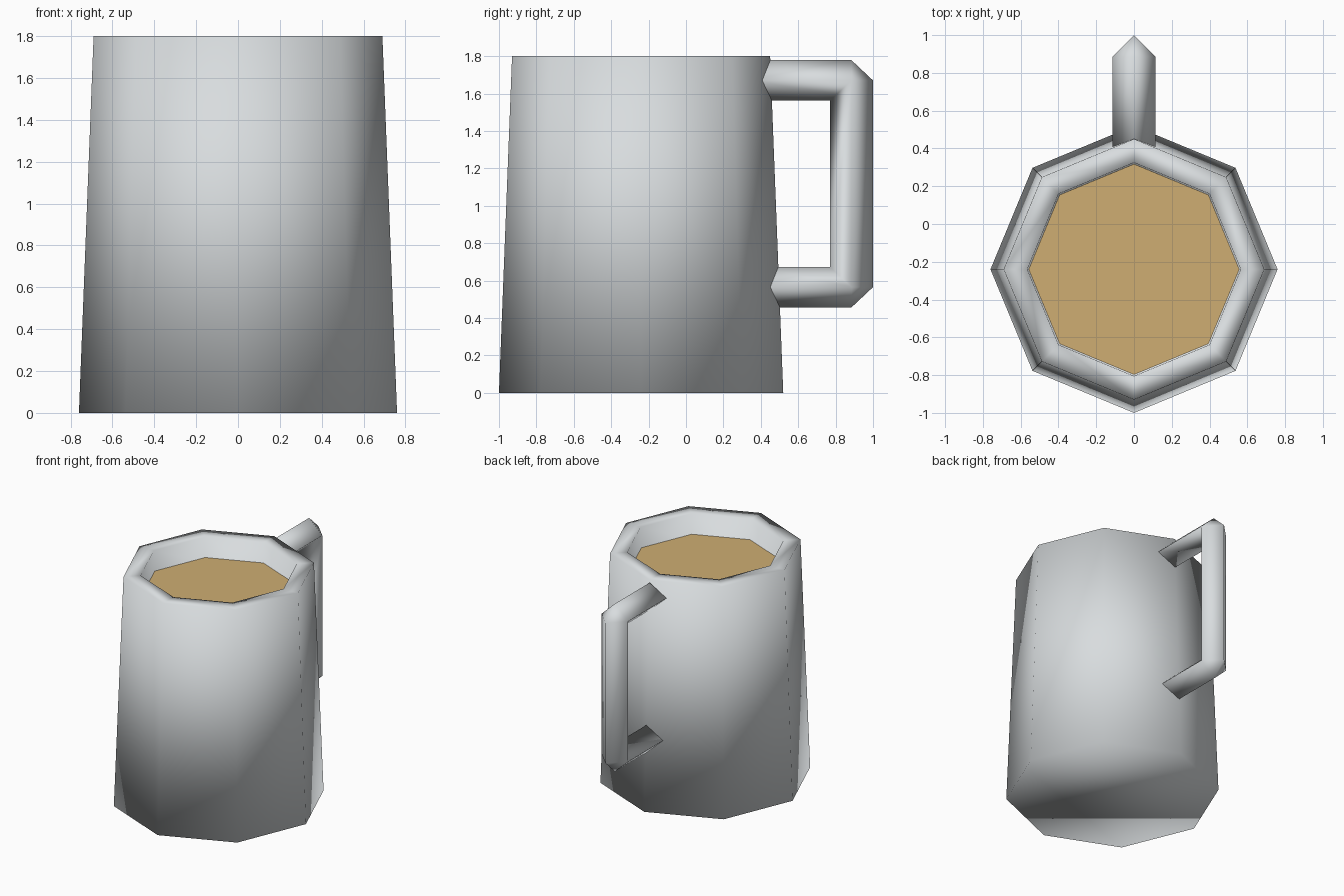
import bpy, bmesh, math

if "Cube" in bpy.data.objects:
    bpy.data.objects.remove(bpy.data.objects["Cube"])

CY = -0.24          # centre of the cup in y
SIDES = 8


def material(name, rgb):
    m = bpy.data.materials.new(name)
    m.diffuse_color = (*rgb, 1)
    m.use_nodes = True
    m.node_tree.nodes["Principled BSDF"].inputs["Base Color"].default_value = m.diffuse_color
    return m


ceramic = material("pale grey ceramic", (0.69, 0.72, 0.735))
coffee = material("milky coffee", (0.62, 0.42, 0.17))


def finish(bm, name, mat, smooth):
    bmesh.ops.recalc_face_normals(bm, faces=bm.faces)
    for f in bm.faces:
        f.smooth = smooth
    me = bpy.data.meshes.new(name)
    bm.to_mesh(me)
    bm.free()
    me.materials.append(mat)
    ob = bpy.data.objects.new(name, me)
    bpy.context.collection.objects.link(ob)
    return ob


def octagon(bm, r, z):
    return [bm.verts.new((r * math.sin(2 * math.pi * i / SIDES),
                          CY + r * math.cos(2 * math.pi * i / SIDES), z))
            for i in range(SIDES)]


def bridge(bm, a, b):
    for i in range(len(a)):
        j = (i + 1) % len(a)
        loop = list(dict.fromkeys((a[i], a[j], b[j], b[i])))
        if len(loop) > 2:
            bm.faces.new(loop)


# Cup: outer wall, flat rim, inner wall and inner floor
bm = bmesh.new()
rings = [octagon(bm, r, z) for r, z in
         ((0.76, 0), (0.69, 1.8), (0.565, 1.8), (0.555, 1.6))]
for a, b in zip(rings, rings[1:]):
    bridge(bm, a, b)
bm.faces.new(rings[0])
bm.faces.new(rings[-1])
finish(bm, "cup", ceramic, True)

# Drink surface
bm = bmesh.new()
bm.faces.new(octagon(bm, 0.557, 1.64))
finish(bm, "drink", coffee, False).data.update()

# Handle: diamond section, with the outer ridge cut off at each corner
bm = bmesh.new()
R, Y0, Y1 = 0.115, 0.40, 0.885
ZT, ZB, H = 1.67, 0.565, 0.108


def vert(x, y, z):
    return bm.verts.new((x, y, z))


def end(z, s):
    return [vert(0, Y0, z + s * H), vert(R, Y0, z), vert(0, Y0, z - s * H), vert(-R, Y0, z)]


def corner(z, s):
    right, inner, left = vert(R, Y1, z), vert(0, Y1 - R, z - s * H), vert(-R, Y1, z)
    return ([vert(0, Y1, z + s * H), right, inner, left],
            [vert(0, Y1 + R, z), right, inner, left])


top_a, top_b = corner(ZT, 1)
low_a, low_b = corner(ZB, -1)
top_end, low_end = end(ZT, 1), end(ZB, -1)
bridge(bm, top_end, top_a)
bridge(bm, top_b, low_b)
bridge(bm, low_a, low_end)
for a, b in ((top_a, top_b), (low_a, low_b)):
    bm.faces.new((a[0], a[1], b[0]))
    bm.faces.new((a[0], b[0], a[3]))
bm.faces.new(top_end)
bm.faces.new(low_end)
finish(bm, "handle", ceramic, True)
